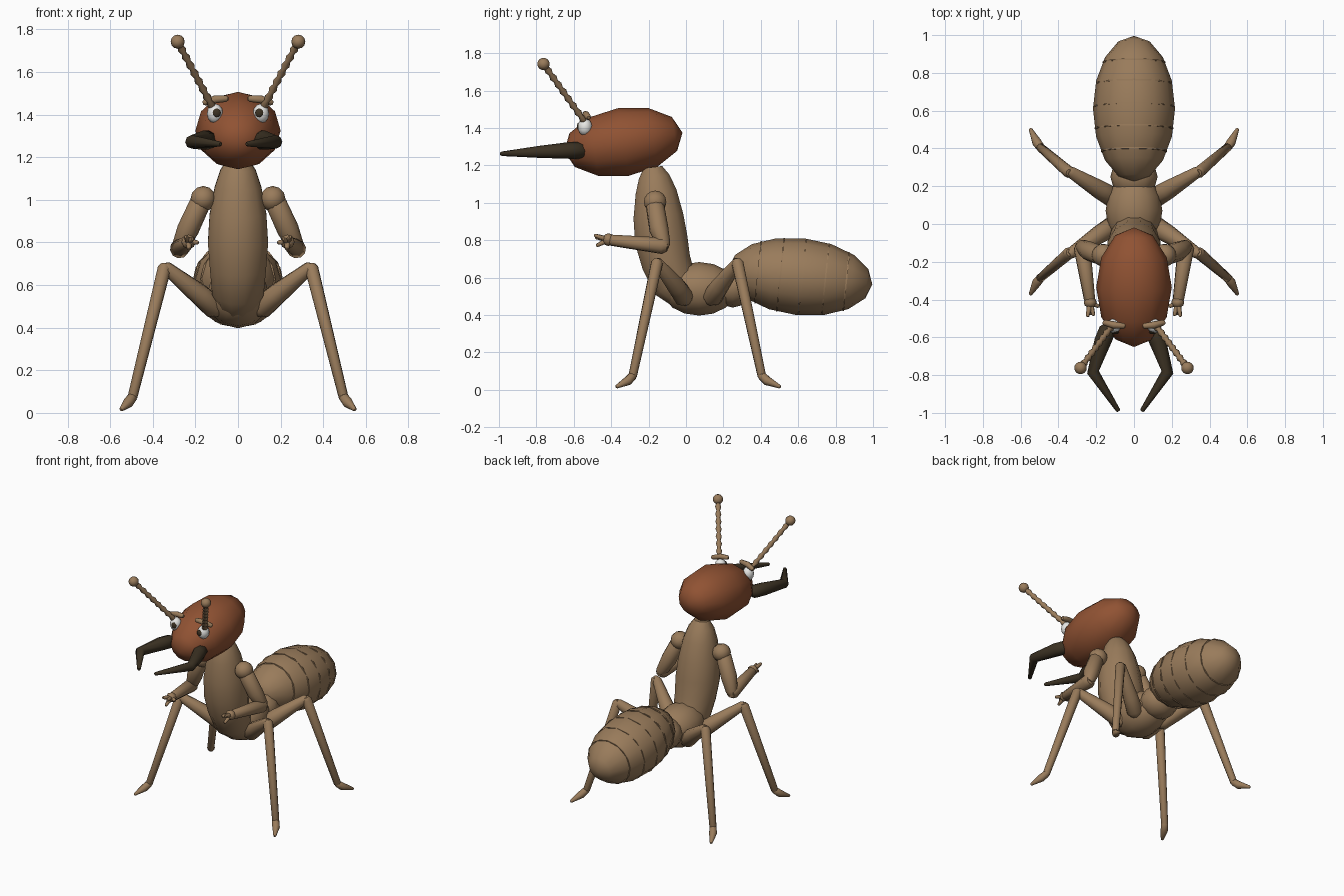
import bpy, bmesh, math
from mathutils import Vector, Matrix

if "Cube" in bpy.data.objects:
    bpy.data.objects.remove(bpy.data.objects["Cube"])


def material(name, rgb):
    m = bpy.data.materials.new(name)
    m.diffuse_color = (*rgb, 1)
    m.use_nodes = True
    m.node_tree.nodes["Principled BSDF"].inputs["Base Color"].default_value = m.diffuse_color
    return m


TAN = material("tan shell", (0.32, 0.20, 0.105))
RUST = material("rust head", (0.28, 0.085, 0.033))
DARK = material("dark horn", (0.045, 0.032, 0.017))
WHITE = material("eye white", (0.8, 0.8, 0.78))


def finish(name, bm, mat):
    bmesh.ops.recalc_face_normals(bm, faces=bm.faces)
    me = bpy.data.meshes.new(name)
    bm.to_mesh(me)
    bm.free()
    me.materials.append(mat)
    me.shade_smooth()
    me.set_sharp_from_angle(angle=math.radians(55))
    ob = bpy.data.objects.new(name, me)
    bpy.context.collection.objects.link(ob)
    return ob


def ellipsoid(name, center, radii, mat, pitch=0, seg=12, rings=6):
    """UV ball with its poles along y, pitched about x."""
    bm = bmesh.new()
    bmesh.ops.create_uvsphere(bm, u_segments=seg, v_segments=rings, radius=1)
    place = (Matrix.Translation(center) @ Matrix.Rotation(math.radians(pitch), 4, 'X')
             @ Matrix.Diagonal((*radii, 1)) @ Matrix.Rotation(math.pi / 2, 4, 'X'))
    bmesh.ops.transform(bm, matrix=place, verts=bm.verts)
    return finish(name, bm, mat)


def add_tube(bm, pts, radii, seg=10):
    """Tapered tube along a path with rounded ends."""
    pts = [Vector(p) for p in pts]
    d0 = (pts[1] - pts[0]).normalized()
    d1 = (pts[-1] - pts[-2]).normalized()
    # extra small rings round off both ends
    pts = [pts[0] - d0 * radii[0] * 0.6] + pts + [pts[-1] + d1 * radii[-1] * 0.6]
    radii = [radii[0] * 0.6] + list(radii) + [radii[-1] * 0.6]
    loops, side = [], d0.orthogonal().normalized()
    for i, (p, r) in enumerate(zip(pts, radii)):
        a = pts[max(i - 1, 0)]
        b = pts[min(i + 1, len(pts) - 1)]
        d = (b - a).normalized()
        side = (side - d * side.dot(d)).normalized()
        up = d.cross(side)
        loops.append([bm.verts.new(p + r * (side * math.cos(t) + up * math.sin(t)))
                      for t in (2 * math.pi * k / seg for k in range(seg))])
    for l0, l1 in zip(loops, loops[1:]):
        for k in range(seg):
            n = (k + 1) % seg
            bm.faces.new((l0[k], l0[n], l1[n], l1[k]))
    bm.faces.new(loops[0])
    bm.faces.new(loops[-1])


def tube(name, pts, radii, mat=TAN, seg=10):
    bm = bmesh.new()
    add_tube(bm, pts, radii, seg)
    return finish(name, bm, mat)


# Head
ellipsoid("head", (0, -0.335, 1.325), (0.2, 0.32, 0.183), RUST, pitch=9)

# Abdomen with thin segment bands
AB, PITCH = Vector((0, 0.61, 0.605)), -6
ellipsoid("abdomen", AB, (0.217, 0.388, 0.206), TAN, pitch=PITCH, rings=8)
for i, t in enumerate((-0.58, -0.27, 0.03, 0.35, 0.64)):
    r = math.sqrt(1 - t * t) * 0.995
    axis = Matrix.Rotation(math.radians(PITCH), 3, 'X') @ Vector((0, 1, 0))
    bm = bmesh.new()
    bmesh.ops.create_cone(bm, segments=16, radius1=r, radius2=r, depth=0.008, cap_ends=True)
    bmesh.ops.transform(bm, verts=bm.verts, matrix=(
        Matrix.Translation(AB + axis * t * 0.388)
        @ Matrix.Rotation(math.radians(PITCH), 4, 'X')
        @ Matrix.Diagonal((0.217, 1, 0.206, 1)) @ Matrix.Rotation(math.pi / 2, 4, 'X')))
    finish(f"abdomen_band_{i}", bm, TAN)

# Waist, lower thorax and upright torso
ellipsoid("waist", (0, 0.25, 0.55), (0.125, 0.12, 0.11), TAN)
ellipsoid("lower_thorax", (0, 0.07, 0.54), (0.15, 0.2, 0.143), TAN, rings=8)
tube("torso",
     [(0, -0.17, 1.14), (0, -0.16, 1.06), (0, -0.148, 0.93), (0, -0.132, 0.8),
      (0, -0.105, 0.68), (0, -0.06, 0.57), (0, 0.0, 0.5)],
     [0.085, 0.113, 0.138, 0.146, 0.136, 0.125, 0.09], seg=12)

for s, tag in ((1, "right"), (-1, "left")):
    def P(x, y, z):
        return (s * x, y, z)

    # Legs: thigh, shin and foot
    for where, hip, knee, ankle, toe in (
            ("front", -0.01, -0.155, -0.285, -0.37),
            ("rear", 0.14, 0.275, 0.405, 0.5)):
        tube(f"{where}_thigh_{tag}", [P(0.11, hip, 0.495), P(0.18, hip * .7 + knee * .3, 0.555),
                                      P(0.335, knee, 0.68)], [0.055, 0.05, 0.03])
        tube(f"{where}_shin_{tag}", [P(0.345, knee, 0.68), P(0.495, ankle, 0.075)],
             [0.032, 0.023])
        tube(f"{where}_foot_{tag}", [P(0.495, ankle, 0.075),
                                     P(0.515, ankle * .7 + toe * .3, 0.048),
                                     P(0.547, toe, 0.017)], [0.023, 0.025, 0.010])

    # Arms: shoulder, upper arm, forearm, hand
    ellipsoid(f"shoulder_{tag}", P(0.163, -0.165, 1.005), (0.06, 0.06, 0.06), TAN, rings=8)
    tube(f"upper_arm_{tag}", [P(0.18, -0.165, 0.98), P(0.235, -0.145, 0.86),
                              P(0.275, -0.12, 0.775)], [0.05, 0.052, 0.038])
    tube(f"forearm_{tag}", [P(0.275, -0.125, 0.77), P(0.235, -0.4, 0.8)], [0.045, 0.03])
    ellipsoid(f"hand_{tag}", P(0.232, -0.415, 0.803), (0.034, 0.03, 0.034), TAN, seg=8)
    bm = bmesh.new()
    for tip in (P(0.245, -0.485, 0.825), P(0.215, -0.48, 0.815),
                P(0.23, -0.475, 0.772), P(0.19, -0.435, 0.8)):
        add_tube(bm, [P(0.232, -0.415, 0.803), tip], [0.017, 0.010], 6)
    finish(f"fingers_{tag}", bm, TAN)

    # Eyes with brow
    ellipsoid(f"eye_{tag}", P(0.108, -0.54, 1.405), (0.038, 0.038, 0.047), WHITE, rings=8)
    ellipsoid(f"pupil_{tag}", P(0.1, -0.574, 1.408), (0.02, 0.009, 0.021), DARK)
    tube(f"brow_{tag}", [P(0.055, -0.54, 1.475), P(0.105, -0.535, 1.472),
                         P(0.155, -0.522, 1.457)], [0.015, 0.019, 0.015], seg=8)

    # Beaded antenna with a ball tip
    a, b = Vector(P(0.125, -0.55, 1.445)), Vector(P(0.283, -0.762, 1.742))
    n = 8
    path = [a.lerp(b, i / (2 * n)) for i in range(2 * n + 1)]
    tube(f"antenna_{tag}", path, [0.012 if i % 2 else 0.02 for i in range(2 * n + 1)], seg=8)
    ellipsoid(f"antenna_tip_{tag}", b, (0.033, 0.033, 0.033), TAN, rings=8)

    # Hooked jaws
    jaw = [(0.12, -0.56, 1.28), (0.145, -0.62, 1.28), (0.197, -0.785, 1.272),
           (0.065, -0.985, 1.262)]
    tube(f"jaw_{tag}", [(s * x - 0.02, y, z) for x, y, z in jaw],
         [0.045, 0.045, 0.032, 0.012], DARK, seg=8)
